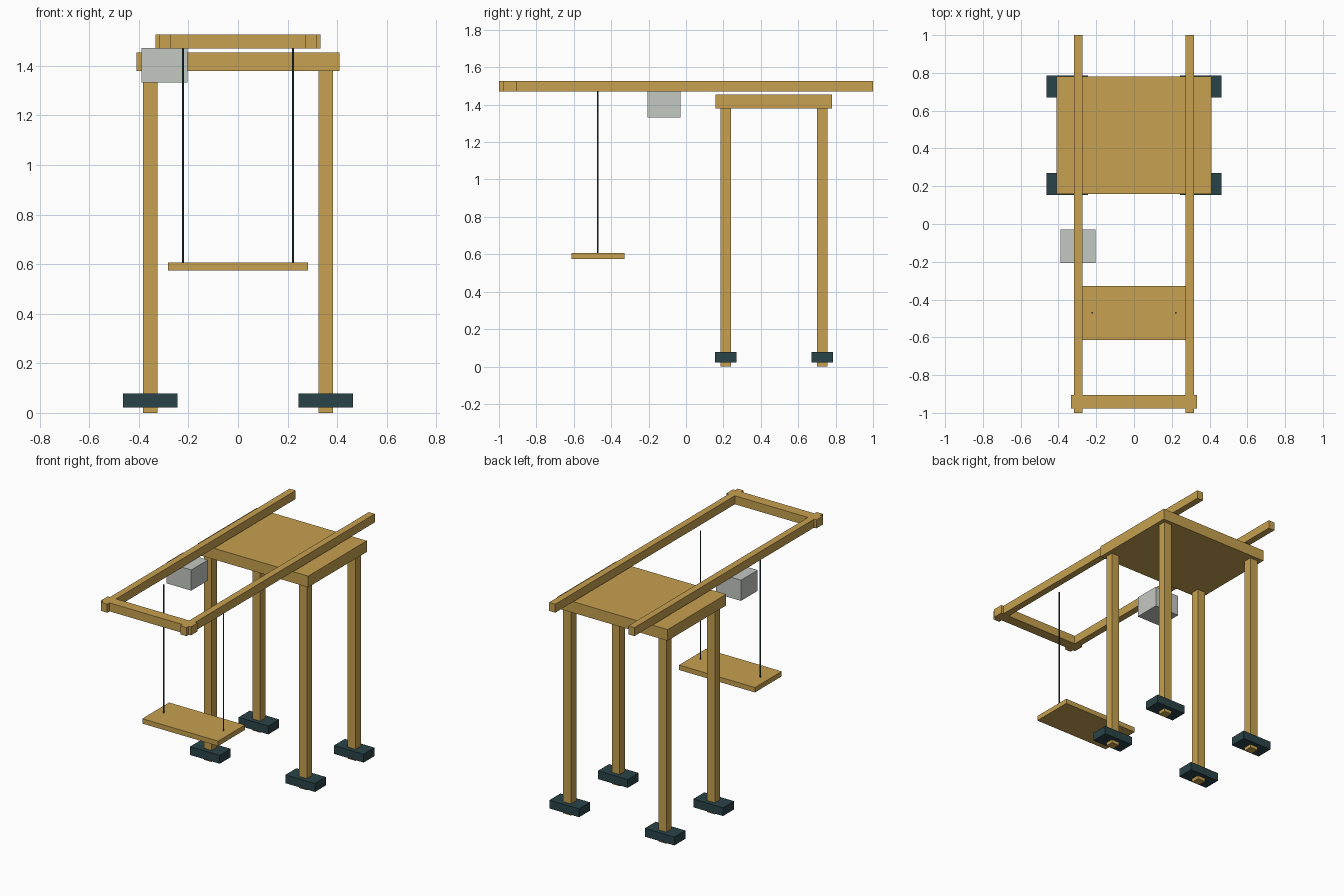
import bpy
import bmesh

if "Cube" in bpy.data.objects:
    bpy.data.objects.remove(bpy.data.objects["Cube"], do_unlink=True)


def make_material(name, rgb):
    mat = bpy.data.materials.new(name)
    mat.use_nodes = True
    color = (*rgb, 1.0)
    mat.diffuse_color = color
    mat.node_tree.nodes["Principled BSDF"].inputs["Base Color"].default_value = color
    return mat


wood = make_material("golden wood", (0.57, 0.355, 0.08))
slate = make_material("dark slate", (0.023, 0.056, 0.065))
grey = make_material("pale grey", (0.55, 0.58, 0.54))


def add_object(name, bm, mat, location):
    mesh = bpy.data.meshes.new(name)
    bm.to_mesh(mesh)
    bm.free()
    mesh.materials.append(mat)
    obj = bpy.data.objects.new(name, mesh)
    obj.location = location
    bpy.context.collection.objects.link(obj)
    return obj


def box(name, center, size, mat):
    bm = bmesh.new()
    bmesh.ops.create_cube(bm, size=1.0)
    bmesh.ops.scale(bm, vec=size, verts=bm.verts)
    return add_object(name, bm, mat, center)


def rod(name, center, radius, length, mat):
    bm = bmesh.new()
    bmesh.ops.create_cone(bm, cap_ends=True, segments=8, radius1=radius,
                          radius2=radius, depth=length)
    return add_object(name, bm, mat, center)


# Platform
box("platform", (0, 0.47, 1.417), (0.82, 0.622, 0.075), wood)

# Legs with footings, long rails and swing ropes, on both sides
for side, sx in (("left", 1), ("right", -1)):
    for end, y in (("front", 0.212), ("back", 0.728)):
        box(f"{end}_{side}_leg", (sx * 0.354, y, 0.69), (0.058, 0.056, 1.38), wood)
        box(f"{end}_{side}_footing", (sx * 0.354, y, 0.05), (0.22, 0.116, 0.056), slate)
    box(f"{side}_rail", (sx * 0.294, 0, 1.498), (0.045, 2.0, 0.057), wood)
    rod(f"{side}_rope", (sx * 0.222, -0.471, 1.037), 0.0045, 0.866, slate)

# Front crossbar
box("crossbar", (0, -0.941, 1.498), (0.667, 0.07, 0.057), wood)

# Swing seat
box("swing_seat", (0, -0.471, 0.591), (0.564, 0.284, 0.033), wood)

# Counterweight under the right rail
box("counterweight", (-0.296, -0.117, 1.402), (0.185, 0.177, 0.139), grey)
